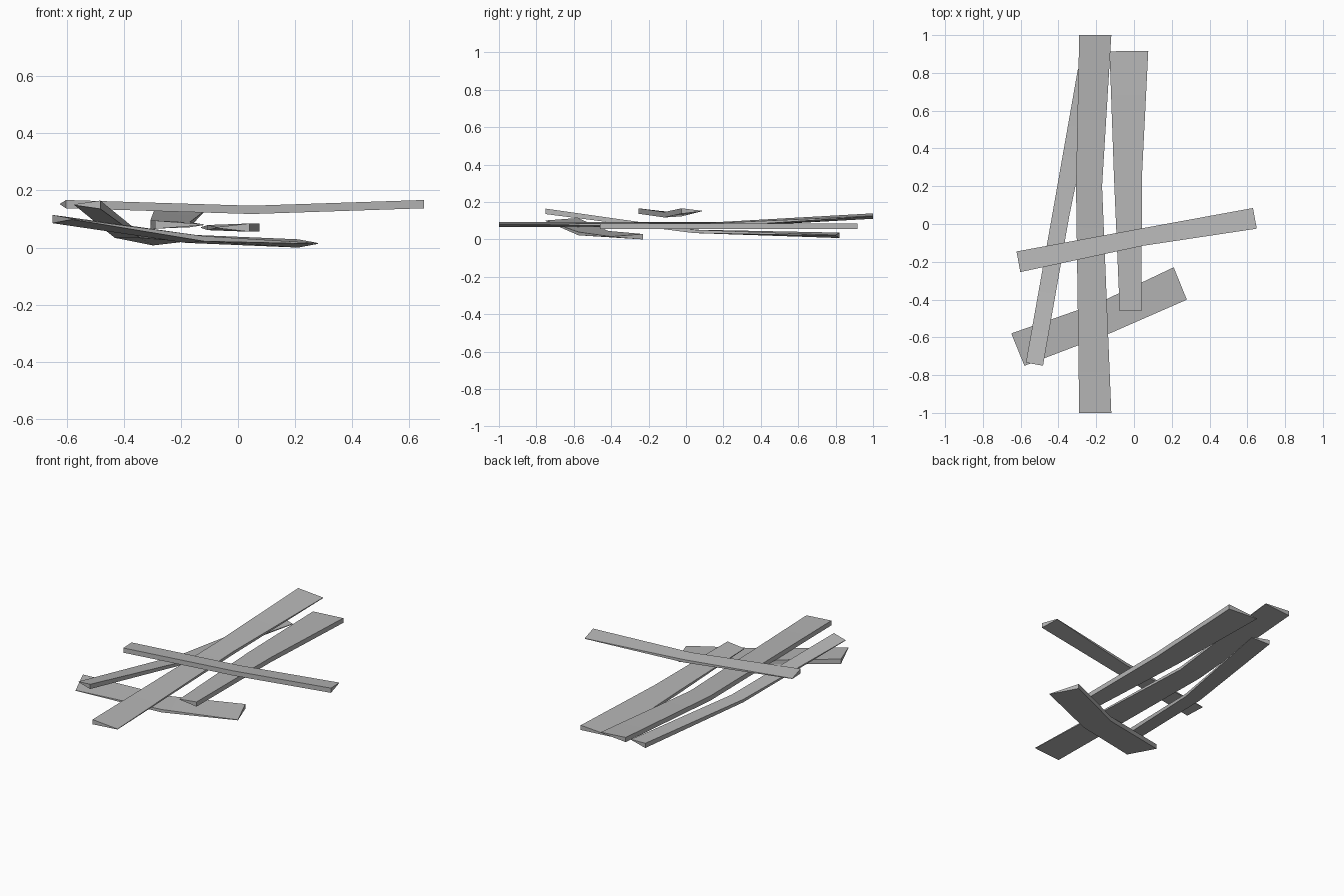
import bpy
import bmesh
from mathutils import Vector

if "Cube" in bpy.data.objects:
    bpy.data.objects.remove(bpy.data.objects["Cube"], do_unlink=True)

# Weathered grey wood
grey = bpy.data.materials.new("grey wood")
grey.use_nodes = True
colour = (0.47, 0.47, 0.47, 1)
grey.diffuse_color = colour
grey.node_tree.nodes["Principled BSDF"].inputs["Base Color"].default_value = colour

THICK = 0.029   # full edge of a split plank
MEDIUM = 0.018
THIN = 0.003    # edge worn to a wedge


def plank(name, centres, widths, left_edges, right_edges):
    """Bent wedge-shaped plank through three cross-sections, start to end."""
    centres = [Vector(c) for c in centres]
    run = centres[-1] - centres[0]
    across = Vector((run.y, -run.x, 0)).normalized()   # towards the right edge
    bm = bmesh.new()
    rings = []
    for centre, width, left, right in zip(centres, widths, left_edges, right_edges):
        ring = []
        for side, height in ((-1, left), (1, right)):
            for level in (-side, side):
                offset = across * side * width / 2 + Vector((0, 0, -level * height / 2))
                ring.append(bm.verts.new(centre + offset))
        rings.append(ring)
    for a, b in zip(rings, rings[1:]):
        for i in range(4):
            j = (i + 1) % 4
            bm.faces.new((a[i], a[j], b[j], b[i]))
    bm.faces.new(rings[0])
    bm.faces.new(rings[-1])
    bmesh.ops.recalc_face_normals(bm, faces=bm.faces)
    mesh = bpy.data.meshes.new(name)
    bm.to_mesh(mesh)
    bm.free()
    mesh.materials.append(grey)
    obj = bpy.data.objects.new(name, mesh)
    bpy.context.collection.objects.link(obj)
    return obj


thick, thin = [THICK] * 3, [THIN, MEDIUM, THIN]

planks = [
    # Longest plank, running front to back
    plank("long_plank",
          [(-0.205, -1, 0.08), (-0.238, 0.2, 0.08), (-0.205, 1, 0.125)],
          (0.17, 0.138, 0.17), thick, thin),
    # Shorter plank beside it
    plank("short_plank",
          [(-0.018, -0.46, 0.07), (-0.032, 0.25, 0.07), (-0.027, 0.915, 0.07)],
          (0.115, 0.148, 0.205), thin, thick),
    # Narrow plank sloping down to the back, twisted along its length
    plank("twisted_plank",
          [(-0.527, -0.742, 0.15), (-0.387, 0.05, 0.043), (-0.242, 0.81, 0.022)],
          (0.092, 0.09, 0.112), (THIN, MEDIUM, THICK), (THICK, MEDIUM, THIN)),
    # Wide plank at the bottom of the pile
    plank("bottom_plank",
          [(-0.615, -0.665, 0.1), (-0.15, -0.495, 0.031), (0.245, -0.315, 0.0145)],
          (0.185, 0.172, 0.185), thick, thin),
    # Cross plank lying on top
    plank("top_plank",
          [(-0.612, -0.2, 0.152), (0.04, -0.07, 0.132), (0.64, 0.03, 0.152)],
          (0.111, 0.092, 0.111), thin, thick),
]

# Soft bends, crisp edges
bpy.ops.object.select_all(action="DESELECT")
for obj in planks:
    obj.select_set(True)
bpy.context.view_layer.objects.active = planks[0]
bpy.ops.object.shade_smooth_by_angle()
